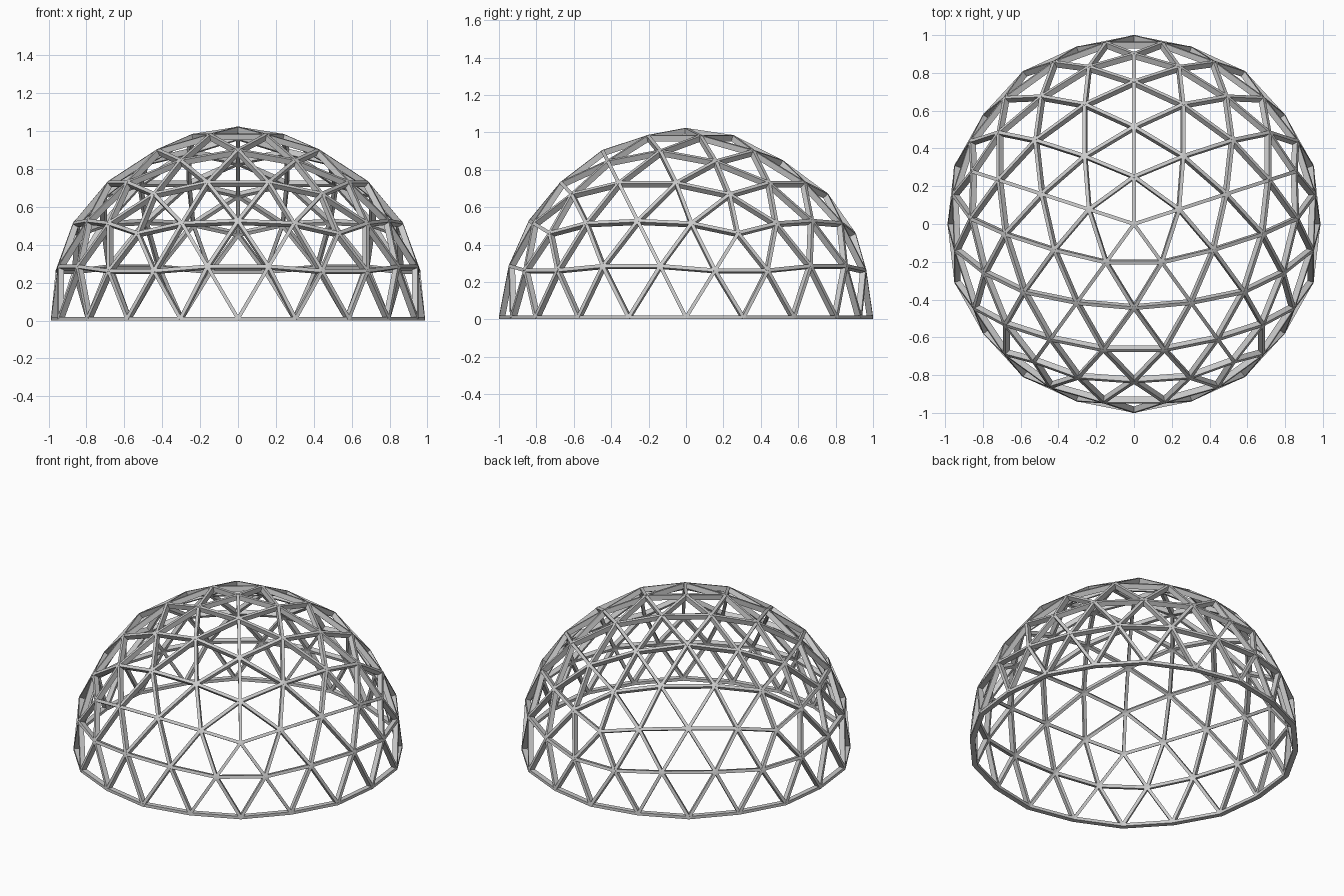
import bpy, bmesh, math
from mathutils import Vector

if "Cube" in bpy.data.objects:
    bpy.data.objects.remove(bpy.data.objects["Cube"])

FREQ = 4          # subdivisions per icosahedron edge
WIDTH = 0.019     # strut width
DEPTH = 0.032     # strut depth towards the centre
BASE = 0.0105     # height of the base ring's centre line


def ring(start, z):
    r = math.sqrt(1 - z * z)
    return [Vector((r * math.cos(math.radians(start + 72 * k)),
                    r * math.sin(math.radians(start + 72 * k)), z)) for k in range(5)]


# icosahedron corners, one vertex at the apex
h = 1 / math.sqrt(5)
apex = Vector((0, 0, 1))
up, low = ring(90, h), ring(126, -h)
tris = []
for k in range(5):
    n = (k + 1) % 5
    tris += [(apex, up[k], up[n]), (up[k], low[k], up[n]), (up[n], low[k], low[n])]

nodes = {}   # rounded direction -> (direction, outer radius)
edges = set()


def node(tri, i, j):
    w = (i, j, FREQ - i - j)
    d = sum((c * v for c, v in zip(w, tri)), Vector()).normalized()
    key = tuple(round(c, 3) + 0.0 for c in d)
    # outer radius by node kind: corner, quarter, edge middle, inside the face
    radius = {4: 1.013, 3: 1.007}.get(max(w), 0.987 if 0 in w else 1.0)
    nodes.setdefault(key, (d, radius))
    return key


# geodesic grid on every triangle, upper half only
for t in tris:
    for i in range(FREQ):
        for j in range(FREQ - i):
            a, b, c = node(t, i, j), node(t, i + 1, j), node(t, i, j + 1)
            for e in ((a, b), (b, c), (c, a)):
                if min(e[0][2], e[1][2]) > -0.01:
                    edges.add(tuple(sorted(e)))


def add_strut(bm, ka, kb):
    (da, ra), (db, rb) = nodes[ka], nodes[kb]
    side = da.cross(db).normalized() * WIDTH / 2
    lift = Vector((0, 0, BASE))
    vs = []
    for d, r in ((da, ra), (db, rb)):
        for rad, s in ((r, 1), (r, -1), (r - DEPTH, -1), (r - DEPTH, 1)):
            co = d * rad + side * s + lift
            co.z = max(co.z, 0.0)      # keep strut ends above the ground
            vs.append(bm.verts.new(co))
    for k in range(4):
        n = (k + 1) % 4
        bm.faces.new((vs[k], vs[n], vs[4 + n], vs[4 + k]))
    bm.faces.new(vs[3::-1])
    bm.faces.new(vs[4:])


def build(name, strut_list):
    bm = bmesh.new()
    for a, b in strut_list:
        add_strut(bm, a, b)
    bmesh.ops.recalc_face_normals(bm, faces=bm.faces[:])
    me = bpy.data.meshes.new(name)
    bm.to_mesh(me)
    bm.free()
    bpy.context.collection.objects.link(bpy.data.objects.new(name, me))


# ring on the ground, then the lattice above it
on_ground = lambda e: max(e[0][2], e[1][2]) < 0.01
build("base_ring", sorted(e for e in edges if on_ground(e)))
build("dome_struts", sorted(e for e in edges if not on_ground(e)))
